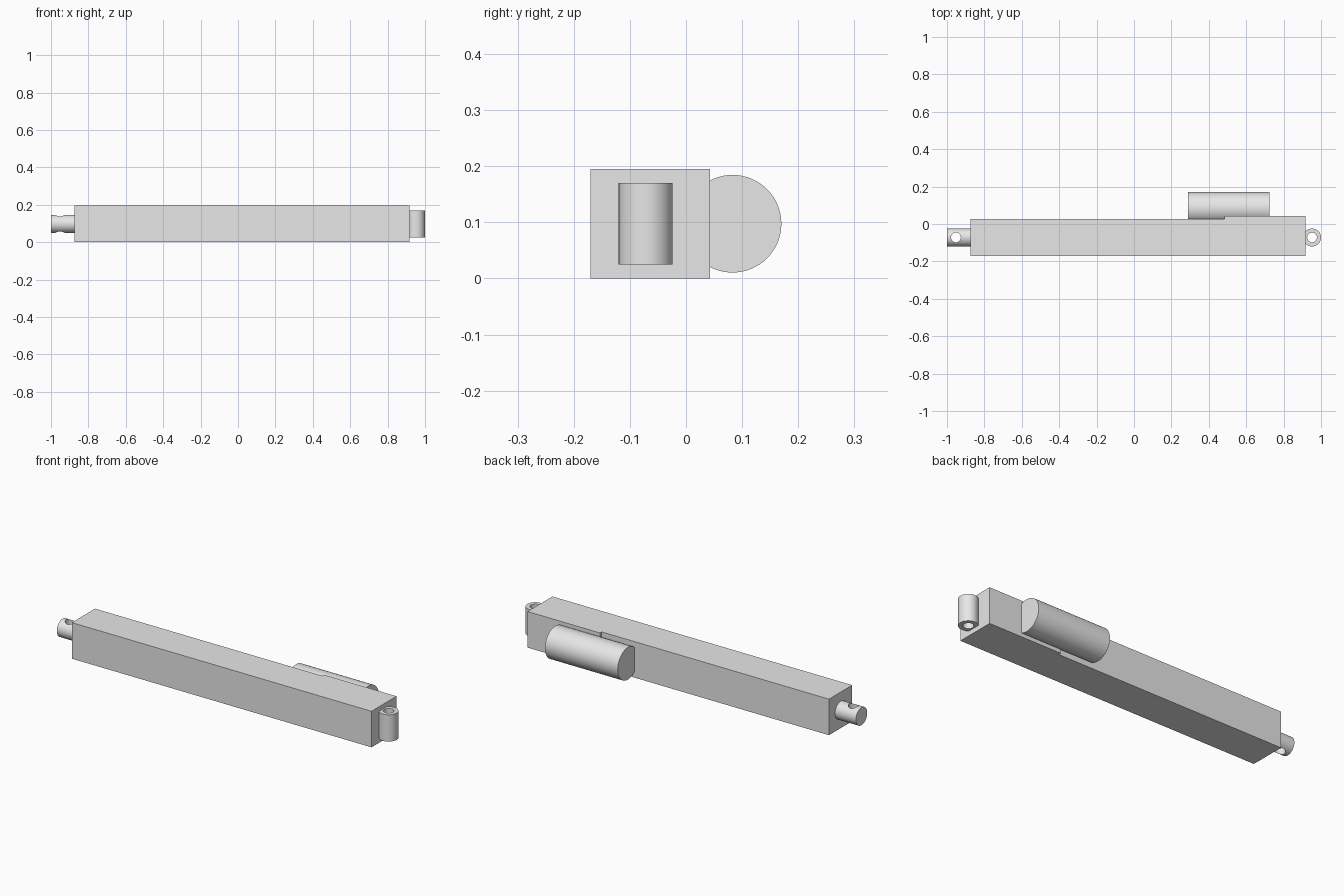
import bpy, bmesh, math

cube = bpy.data.objects.get("Cube")
if cube:
    bpy.data.objects.remove(cube, do_unlink=True)

# One flat grey for the whole actuator
grey = bpy.data.materials.new("plain_grey")
grey.use_nodes = True
grey.diffuse_color = (0.8, 0.8, 0.8, 1)
grey.node_tree.nodes["Principled BSDF"].inputs["Base Color"].default_value = (0.8, 0.8, 0.8, 1)

AXIS_Y, AXIS_Z = -0.072, 0.0975    # centre line of the rod and end eye


def cylinder(name, centre, radius, length, axis="Z", sides=64):
    turn = (0, math.pi / 2, 0) if axis == "X" else (0, 0, 0)
    bpy.ops.mesh.primitive_cylinder_add(vertices=sides, radius=radius, depth=length,
                                        location=centre, rotation=turn)
    obj = bpy.context.object
    obj.name = name
    obj.data.materials.append(grey)
    return obj


def bore(target, centre, radius):
    """Cut a vertical pin hole through the target."""
    cutter = cylinder("pin_hole_cutter", centre, radius, 0.4)
    cutter.hide_render = True
    mod = target.modifiers.new("pin_hole", "BOOLEAN")
    mod.operation, mod.solver, mod.object = "DIFFERENCE", "EXACT", cutter
    bpy.context.view_layer.objects.active = target
    bpy.ops.object.modifier_apply(modifier=mod.name)
    bpy.data.objects.remove(cutter, do_unlink=True)


def smooth(obj):
    bpy.ops.object.select_all(action="DESELECT")
    obj.select_set(True)
    bpy.context.view_layer.objects.active = obj
    bpy.ops.object.shade_smooth_by_angle(angle=math.radians(30))


# Housing: plan outline with a thicker gearbox end, extruded upward
outline = [(-0.875, -0.17), (0.918, -0.17), (0.918, 0.043),
           (0.485, 0.043), (0.485, 0.028), (-0.875, 0.028)]
bm = bmesh.new()
base = bm.faces.new([bm.verts.new((x, y, 0)) for x, y in outline])
top = bmesh.ops.extrude_face_region(bm, geom=[base])["geom"]
bmesh.ops.translate(bm, vec=(0, 0, 0.195),
                    verts=[v for v in top if isinstance(v, bmesh.types.BMVert)])
bmesh.ops.recalc_face_normals(bm, faces=bm.faces)
mesh = bpy.data.meshes.new("housing")
bm.to_mesh(mesh)
bm.free()
mesh.materials.append(grey)
bpy.context.collection.objects.link(bpy.data.objects.new("housing", mesh))

# Motor lying along the back of the gearbox
motor = cylinder("motor", (0.507, 0.083, AXIS_Z), 0.087, 0.435, "X")

# Push rod with a vertical pin hole
rod = cylinder("push_rod", (-0.93, AXIS_Y, AXIS_Z), 0.048, 0.14, "X")
bore(rod, (-0.952, AXIS_Y, AXIS_Z), 0.026)

# Upright mounting eye at the gearbox end
eye = cylinder("mounting_eye", (0.952, AXIS_Y, AXIS_Z), 0.048, 0.145)
bore(eye, (0.952, AXIS_Y, AXIS_Z), 0.026)

for part in (motor, rod, eye):
    smooth(part)
